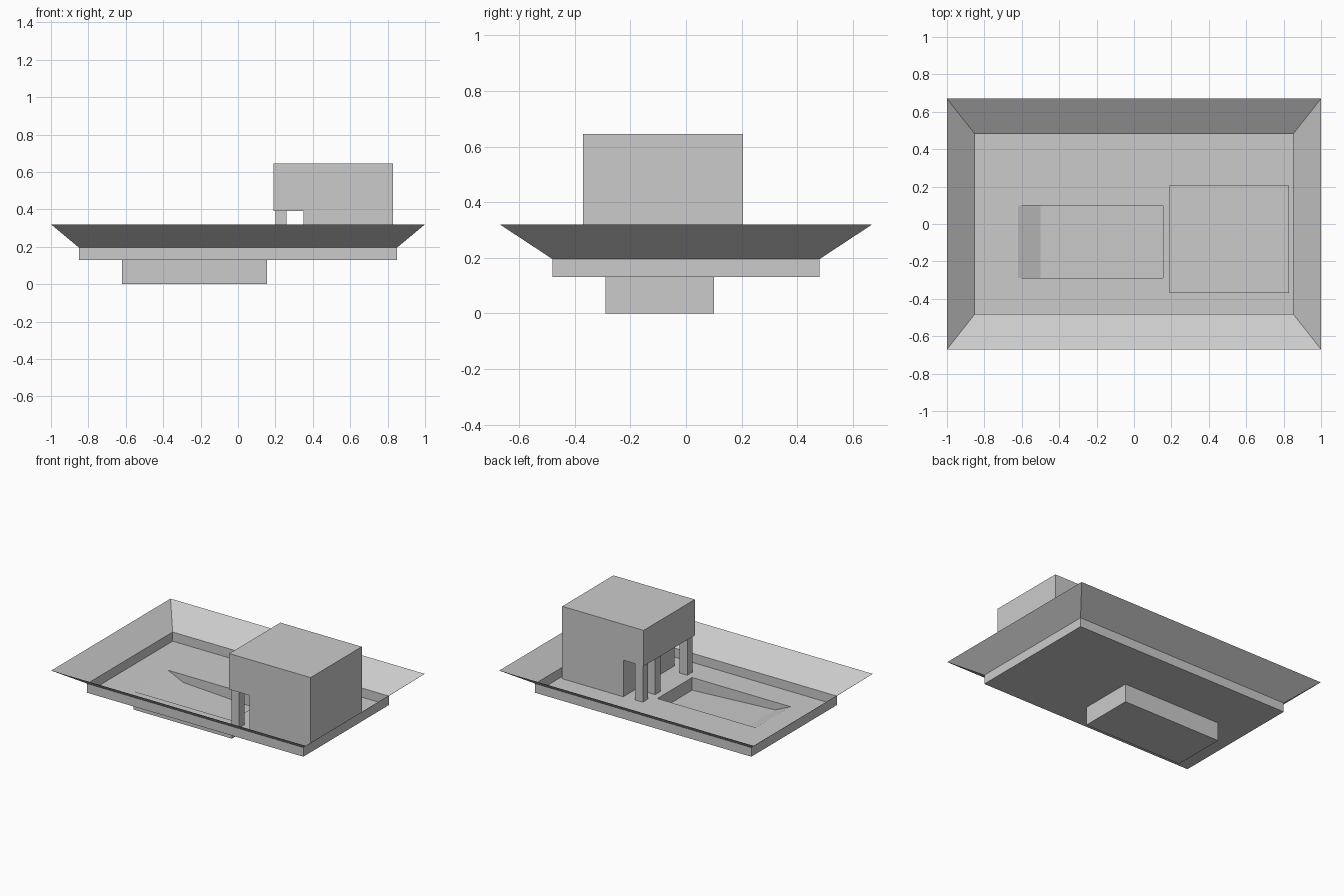
import bpy
import bmesh

cube = bpy.data.objects.get("Cube")
if cube:
    bpy.data.objects.remove(cube, do_unlink=True)

grey = bpy.data.materials.new("plain grey")
grey.use_nodes = True
colour = (0.6, 0.6, 0.6, 1)
grey.diffuse_color = colour
grey.node_tree.nodes["Principled BSDF"].inputs["Base Color"].default_value = colour

FLOOR = 0.13
POOL_X, POOL_Y = (-0.62, 0.155), (-0.29, 0.10)


def finish(name, bm, recalc=False):
    if recalc:
        bmesh.ops.recalc_face_normals(bm, faces=bm.faces)
    mesh = bpy.data.meshes.new(name)
    bm.to_mesh(mesh)
    bm.free()
    mesh.materials.append(grey)
    obj = bpy.data.objects.new(name, mesh)
    bpy.context.scene.collection.objects.link(obj)
    return obj


def ring(bm, xs, ys, z):
    """Rectangle of vertices, counter-clockwise from above."""
    corners = [(xs[0], ys[0]), (xs[1], ys[0]), (xs[1], ys[1]), (xs[0], ys[1])]
    return [bm.verts.new((x, y, z)) for x, y in corners]


def bridge(bm, outer, inner):
    for i in range(4):
        j = (i + 1) % 4
        bm.faces.new((outer[i], outer[j], inner[j], inner[i]))


def extrude_profile(name, points, y0, y1):
    """Closed x-z outline extruded along y."""
    bm = bmesh.new()
    face = bm.faces.new([bm.verts.new((x, y0, z)) for x, z in points])
    made = bmesh.ops.extrude_face_region(bm, geom=[face])["geom"]
    moved = [v for v in made if isinstance(v, bmesh.types.BMVert)]
    bmesh.ops.translate(bm, verts=moved, vec=(0, y1 - y0, 0))
    return finish(name, bm, recalc=True)


# Flared rim, upright curb, floor around the pool opening, pool walls and bottom
bm = bmesh.new()
levels = [
    ((-1, 1), (-0.67, 0.67), 0.32),
    ((-0.85, 0.85), (-0.48, 0.48), 0.195),
    ((-0.85, 0.85), (-0.48, 0.48), FLOOR),
    (POOL_X, POOL_Y, FLOOR),
    (POOL_X, POOL_Y, 0),
]
rings = [ring(bm, *level) for level in levels]
for outer, inner in zip(rings, rings[1:]):
    bridge(bm, outer, inner)
bm.faces.new(rings[-1])
finish("basin", bm)

# Pool floor: steep entry ramp, then a gentle fall to the deep end
bm = bmesh.new()
rows = [[bm.verts.new((x, y, z)) for y in POOL_Y]
        for x, z in [(POOL_X[0], FLOOR), (-0.5, 0.075), (POOL_X[1], 0.04)]]
for a, b in zip(rows, rows[1:]):
    bm.faces.new((a[0], b[0], b[1], a[1]))
finish("pool_floor", bm)

# House block with its upper storey overhanging an open porch
extrude_profile("house", [(0.35, FLOOR), (0.83, FLOOR), (0.83, 0.645),
                          (0.19, 0.645), (0.19, 0.39), (0.35, 0.39)], -0.37, 0.205)

# Square posts under the overhang
for i, y in enumerate((-0.36, 0.0, 0.14)):
    extrude_profile(f"porch_post_{i + 1}", [(0.2, FLOOR), (0.26, FLOOR),
                                            (0.26, 0.39), (0.2, 0.39)], y, y + 0.06)
